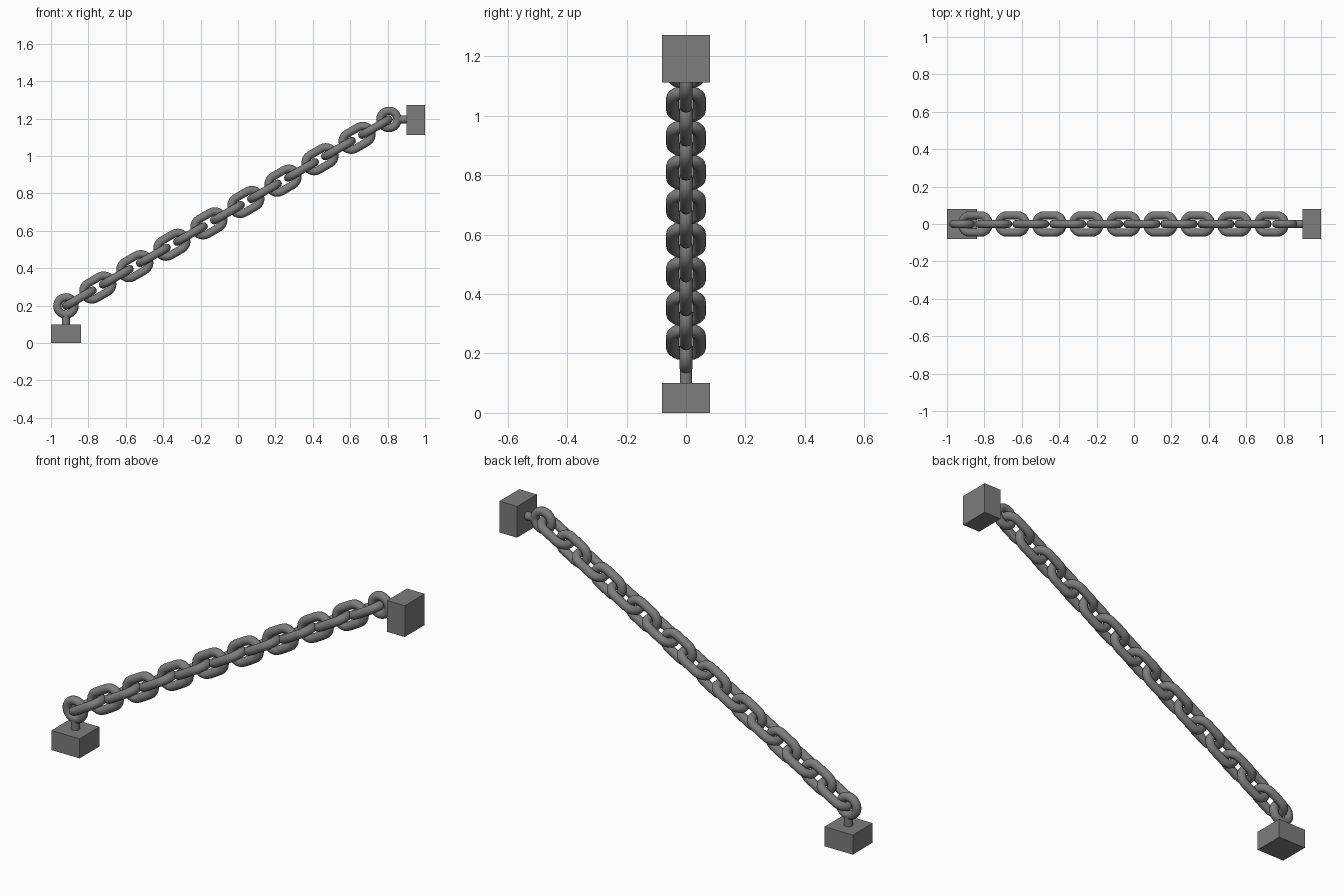
import bpy, bmesh
from math import sin, cos, pi, radians
from mathutils import Matrix, Vector

if "Cube" in bpy.data.objects:
    bpy.data.objects.remove(bpy.data.objects["Cube"])

steel = bpy.data.materials.new("grey steel")
steel.use_nodes = True
GREY = (0.205, 0.205, 0.205, 1)
steel.diffuse_color = GREY
steel.node_tree.nodes["Principled BSDF"].inputs["Base Color"].default_value = GREY

BEND, WIRE = 0.046, 0.022        # bend radius and wire radius
STRAIGHT = 0.036                 # half length of a link's straight side
SLOPE = Matrix.Rotation(radians(-30), 4, 'Y')
QUARTER = Matrix.Rotation(pi / 2, 4, 'X')
LOW, HIGH = Vector((-0.92, 0, 0.198)), Vector((0.807, 0, 1.195))


def place(name, mesh, matrix):
    obj = bpy.data.objects.new(name, mesh)
    obj.matrix_world = matrix
    bpy.context.collection.objects.link(obj)
    return obj


def wire_loop(name, straight, arc_steps=12, sides=12):
    """Closed round-wire loop in the XY plane, stretched along X."""
    bm = bmesh.new()
    rings = []
    for end in (1, -1):
        for i in range(arc_steps + (1 if straight else 0)):
            a = -pi / 2 * end + pi * i / arc_steps
            out = Vector((cos(a), sin(a), 0))
            mid = Vector((end * straight, 0, 0)) + out * BEND
            rings.append([bm.verts.new(mid + out * WIRE * cos(t) + Vector((0, 0, WIRE * sin(t))))
                          for t in (2 * pi * k / sides for k in range(sides))])
    for j, ring in enumerate(rings):
        after = rings[(j + 1) % len(rings)]
        for k in range(sides):
            n = (k + 1) % sides
            bm.faces.new((ring[k], after[k], after[n], ring[n])).smooth = True
    bmesh.ops.recalc_face_normals(bm, faces=bm.faces)
    return finish(name, bm)


def finish(name, bm):
    mesh = bpy.data.meshes.new(name)
    bm.to_mesh(mesh)
    bm.free()
    mesh.materials.append(steel)
    return mesh


# Chain links, alternately lying flat and standing upright
link_mesh = wire_loop("chain_link", STRAIGHT)
direction = (HIGH - LOW).normalized()
middle = (LOW + HIGH) / 2
COUNT, PITCH = 17, 0.1143
for i in range(COUNT):
    centre = middle + direction * PITCH * (i - (COUNT - 1) / 2)
    turn = QUARTER if i % 2 else Matrix.Identity(4)
    place(f"chain_link_{i + 1}", link_mesh, Matrix.Translation(centre) @ SLOPE @ turn)

# Anchor parts: eye ring, stem and mounting block
ring_mesh = wire_loop("eye_ring", 0, arc_steps=16)

bm = bmesh.new()
bmesh.ops.create_cone(bm, cap_ends=True, segments=16, radius1=0.021, radius2=0.021, depth=0.06)
for f in bm.faces:
    f.smooth = len(f.verts) == 4
stem_mesh = finish("stem", bm)

bm = bmesh.new()
bmesh.ops.create_cube(bm, size=1, matrix=Matrix.Diagonal((0.16, 0.16, 0.1, 1)))
block_mesh = finish("block", bm)

for name, eye, away, block_at in (("lower", LOW, Vector((0, 0, -1)), Vector((-0.92, 0, 0.05))),
                                  ("upper", HIGH, Vector((1, 0, 0)), Vector((0.95, 0, 1.193)))):
    aim = away.to_track_quat('Z', 'Y').to_matrix().to_4x4()
    place(name + "_eye_ring", ring_mesh, Matrix.Translation(eye) @ QUARTER)
    place(name + "_stem", stem_mesh, Matrix.Translation(eye + away * 0.078) @ aim)
    place(name + "_block", block_mesh, Matrix.Translation(block_at) @ aim)
